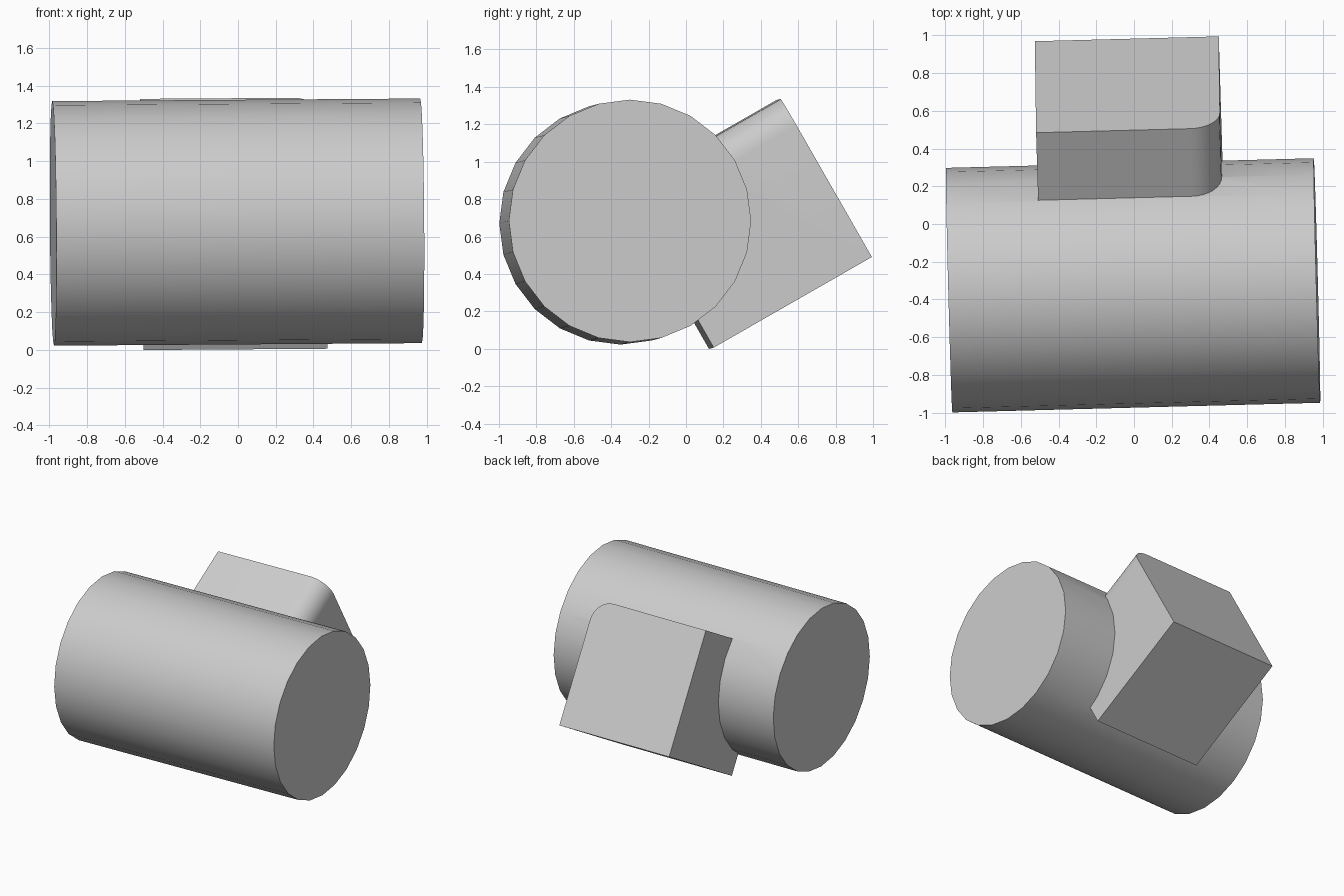
import bpy, bmesh, math
from mathutils import Matrix, Vector

if "Cube" in bpy.data.objects:
    bpy.data.objects.remove(bpy.data.objects["Cube"])

grey = bpy.data.materials.new("plain_grey")
grey.diffuse_color = (0.6, 0.6, 0.6, 1)
grey.use_nodes = True
grey.node_tree.nodes["Principled BSDF"].inputs["Base Color"].default_value = grey.diffuse_color


def make_object(name, bm, matrix):
    bmesh.ops.recalc_face_normals(bm, faces=bm.faces)
    bm.transform(matrix)
    mesh = bpy.data.meshes.new(name)
    bm.to_mesh(mesh)
    bm.free()
    mesh.materials.append(grey)
    obj = bpy.data.objects.new(name, mesh)
    bpy.context.collection.objects.link(obj)
    return obj


# shared slight tilt of the long axis
tilt = Matrix.Rotation(math.radians(1.5), 4, 'Z') @ Matrix.Rotation(math.radians(-0.4), 4, 'Y')

# drum lying along x
bm = bmesh.new()
bmesh.ops.create_cone(bm, cap_ends=True, segments=24, radius1=0.648, radius2=0.648, depth=1.95)
drum = make_object("drum", bm, Matrix.Translation((-0.005, -0.325, 0.677)) @ tilt
                   @ Matrix.Rotation(math.pi / 2, 4, 'Y'))

# cube block behind it, with one rounded upper edge on the right
bm = bmesh.new()
bmesh.ops.create_cube(bm, size=0.975)
edge = [e for e in bm.edges if all(v.co.x > 0 and v.co.z > 0 for v in e.verts)]
bmesh.ops.bevel(bm, geom=edge, offset=0.16, segments=8, profile=0.5, affect='EDGES')
block = make_object("block", bm, Matrix.Translation((-0.022, 0.316, 0.668)) @ tilt
                    @ Matrix.Rotation(math.radians(29.8), 4, 'X'))

# fuse both into a single solid
union = drum.modifiers.new("union", 'BOOLEAN')
union.operation = 'UNION'
union.solver = 'EXACT'
union.object = block
bpy.context.view_layer.objects.active = drum
drum.select_set(True)
bpy.ops.object.modifier_apply(modifier=union.name)
bpy.data.objects.remove(block)
drum.name = "drum_with_block"
bpy.ops.object.shade_smooth_by_angle(angle=math.radians(30))
